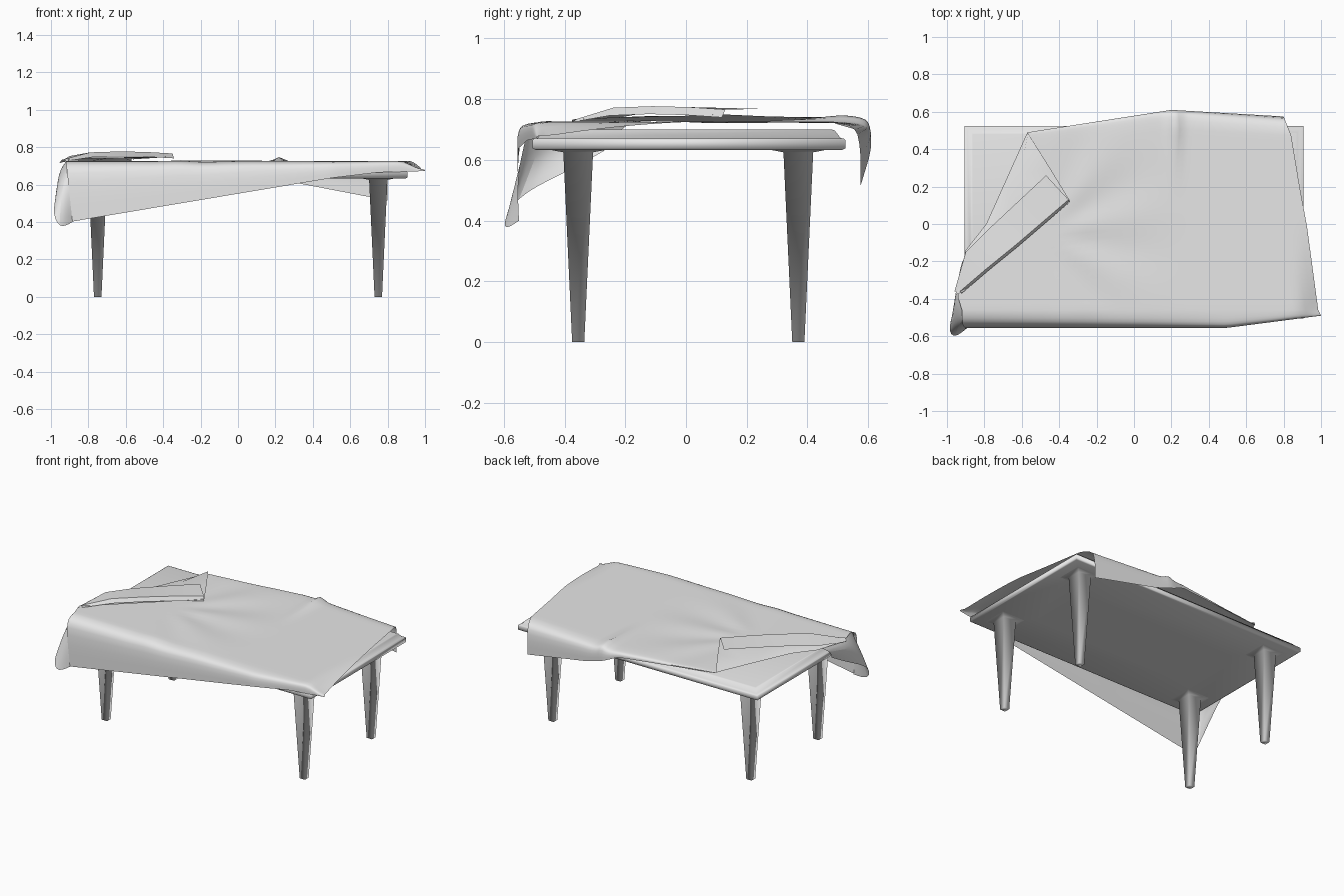
import bpy, bmesh, math

if "Cube" in bpy.data.objects:
    bpy.data.objects.remove(bpy.data.objects["Cube"])

gray = bpy.data.materials.new("light gray")
gray.diffuse_color = (0.8, 0.8, 0.8, 1)
gray.use_nodes = True
gray.node_tree.nodes["Principled BSDF"].inputs["Base Color"].default_value = gray.diffuse_color


def make(name, verts, faces, angle=None):
    me = bpy.data.meshes.new(name)
    me.from_pydata(verts, [], faces)
    me.materials.append(gray)
    ob = bpy.data.objects.new(name, me)
    bpy.context.collection.objects.link(ob)
    me.shade_smooth()
    if angle:
        bpy.ops.object.select_all(action='DESELECT')
        ob.select_set(True)
        bpy.context.view_layer.objects.active = ob
        bpy.ops.object.shade_smooth_by_angle(angle=math.radians(angle))
    return ob


def sheet(name, rows, flip=False, angle=50):
    """Grid surface through equal-length rows of points."""
    n = len(rows[0])
    faces = []
    for j in range(len(rows) - 1):
        for i in range(n - 1):
            f = (j * n + i, j * n + i + 1, (j + 1) * n + i + 1, (j + 1) * n + i)
            faces.append(f[::-1] if flip else f)
    return make(name, [p for r in rows for p in r], faces, angle)


def rect_loft(name, cx, cy, sections, caps=(True, True), angle=None):
    """Stack of rectangles (half x, half y, z)."""
    verts = [(cx + sx * hx, cy + sy * hy, z) for hx, hy, z in sections
             for sx, sy in ((-1, -1), (1, -1), (1, 1), (-1, 1))]
    faces = []
    for k in range(len(sections) - 1):
        for i in range(4):
            a, b = k * 4 + i, k * 4 + (i + 1) % 4
            faces.append((a, b, b + 4, a + 4))
    if caps[0]:
        faces.append((3, 2, 1, 0))
    if caps[1]:
        t = len(verts) - 4
        faces.append((t, t + 1, t + 2, t + 3))
    return make(name, verts, faces, angle)


def interp(table, t):
    """Piecewise linear lookup."""
    if t <= table[0][0]:
        return table[0][1]
    for (a, p), (b, q) in zip(table, table[1:]):
        if t <= b:
            return p + (q - p) * (t - a) / (b - a)
    return table[-1][1]


def clamp(t):
    return max(0.0, min(1.0, t))


# table top: slab with a raised, chamfered panel
profile = [(0.30, .633), (0.01, .633), (0, .638), (0, .665), (.004, .67),
           (.016, .672), (.035, .697), (.045, .70)]
rect_loft("table_top", 0, 0.01, [(.907 - d, .515 - d, z) for d, z in profile])

# tapered legs with a thin flange under the slab
for side, x in (("left", -0.75), ("right", 0.75)):
    for end, y in (("front", -0.355), ("back", 0.37)):
        rect_loft(f"{end}_{side}_leg", x, y,
                  [(.02, .02, 0), (.049, .049, .625), (.085, .085, .632)],
                  caps=(True, False))

# main cloth, lying on the table and hanging at the front and back
LEFT = [(-.46, -.92), (-.38, -.945), (-.14, -.90), (0, -.79), (.49, -.57)]
RIGHT = [(-.46, .985), (-.05, .925), (.15, .885), (.40, .84), (.49, .80)]
FRONT_HEM = [(-.9, .40), (.5, .635), (.75, .665), (1, .672)]
FRONT_Y = [(.5, -.555), (1, -.49)]
BACK_HEM = [(-.57, .72), (.1, .69), (.2, .645), (.33, .605), (.8, .515)]
BACK_Y = [(-.57, .49), (.2, .61), (.8, .575)]
DROP = [(.2, .007), (.45, .03), (.65, .065), (.8, .12), (.9, .2),
        (.96, .35), (1, .55), (1, .78), (1, 1)]
NX, NY = 56, 26


def top_z(x, y):
    z = .725 - .045 * clamp((x - .88) / .1) * clamp(-y / .46)
    # pinched crease near the back edge
    z += .022 * math.exp(-((x - .22) / .03) ** 2) * clamp((y - .1) / .4) ** 2
    # faint wrinkles fanning out from the folded corner
    dx, dy = x + .5, y + .05
    r = math.hypot(dx, dy)
    fade = clamp(r / .25) * clamp((.8 - r) / .3) * clamp(dx * 4)
    return z + .004 * fade * math.sin(9 * math.atan2(dy, dx))


rows = []
for g, f in reversed(DROP):
    row = []
    for i in range(NX + 1):
        xl, xr = -.92 + .035 * f, .985 + .015 * g
        x = xl + (xr - xl) * i / NX
        t = top_z(x, -.46)
        y = -.46 + (interp(FRONT_Y, x) + .46) * g
        row.append((x, y, t - (t - interp(FRONT_HEM, x)) * f))
    rows.append(row)
for j in range(NY + 1):
    t = j / NY
    y0 = -.46 + .86 * t
    xl, xr = interp(LEFT, y0), interp(RIGHT, y0)
    row = []
    for i in range(NX + 1):
        x = xl + (xr - xl) * i / NX
        y = -.46 + (interp(BACK_Y, x) - .1 + .46) * t
        row.append((x, y, top_z(x, y)))
    rows.append(row)
for g, f in DROP:
    xl, xr = interp(LEFT, .40 + .09 * g), .84 - .04 * g
    row = []
    for i in range(NX + 1):
        x = xl + (xr - xl) * i / NX
        y = interp(BACK_Y, x) - .1 + .1 * g
        t = top_z(x, y)
        row.append((x, y, t - (t - interp(BACK_HEM, x)) * f))
    rows.append(row)
sheet("cloth", rows)

# cloth hanging around the front left corner
corner = sheet("cloth_corner", [
    [(-.90, -.17, .73), (-.925, -.38, .722), (-.91, -.46, .724),
     (-.91, -.50, .712), (-.90, -.52, .705)],
    [(-.935, -.23, .69), (-.972, -.39, .67), (-.965, -.50, .62),
     (-.95, -.565, .56), (-.90, -.558, .55)],
    [(-.915, -.27, .63), (-.945, -.40, .555), (-1.0, -.57, .48),
     (-.96, -.615, .355), (-.885, -.55, .40)]], flip=True)
sub = corner.modifiers.new("soften", 'SUBSURF')
sub.levels = sub.render_levels = 2
sub.boundary_smooth = 'PRESERVE_CORNERS'

# folded-over left part: lower flap, then the strip turned back on top
fold = [(-.57, .49, .726), (-.68, .245, .726), (-.79, 0, .726),
        (-.90, -.14, .728), (-.955, -.38, .715)]
edge = [(-.56, .475, .735), (-.45, .30, .742), (-.34, .12, .750),
        (-.60, -.10, .742), (-.91, -.36, .735)]
mid = [tuple(.7 * a + .3 * b + (.012 if k == 2 else 0)
             for k, (a, b) in enumerate(zip(p, q))) for p, q in zip(fold, edge)]
sheet("cloth_fold", [fold, mid, edge])

hem = [(-.47, .26, .768), (-.62, .12, .768), (-.78, -.03, .765),
       (-.90, -.15, .752), (-.96, -.36, .715)]
crest = [(-.35, .13, .766), (-.49, .01, .774), (-.63, -.11, .777),
         (-.79, -.24, .772), (-.93, -.36, .735)]
under = [(x + .008, y - .012, z - .026 if i < 4 else z - .01)
         for i, (x, y, z) in enumerate(crest)]
sheet("cloth_strip", [hem, crest, under])
